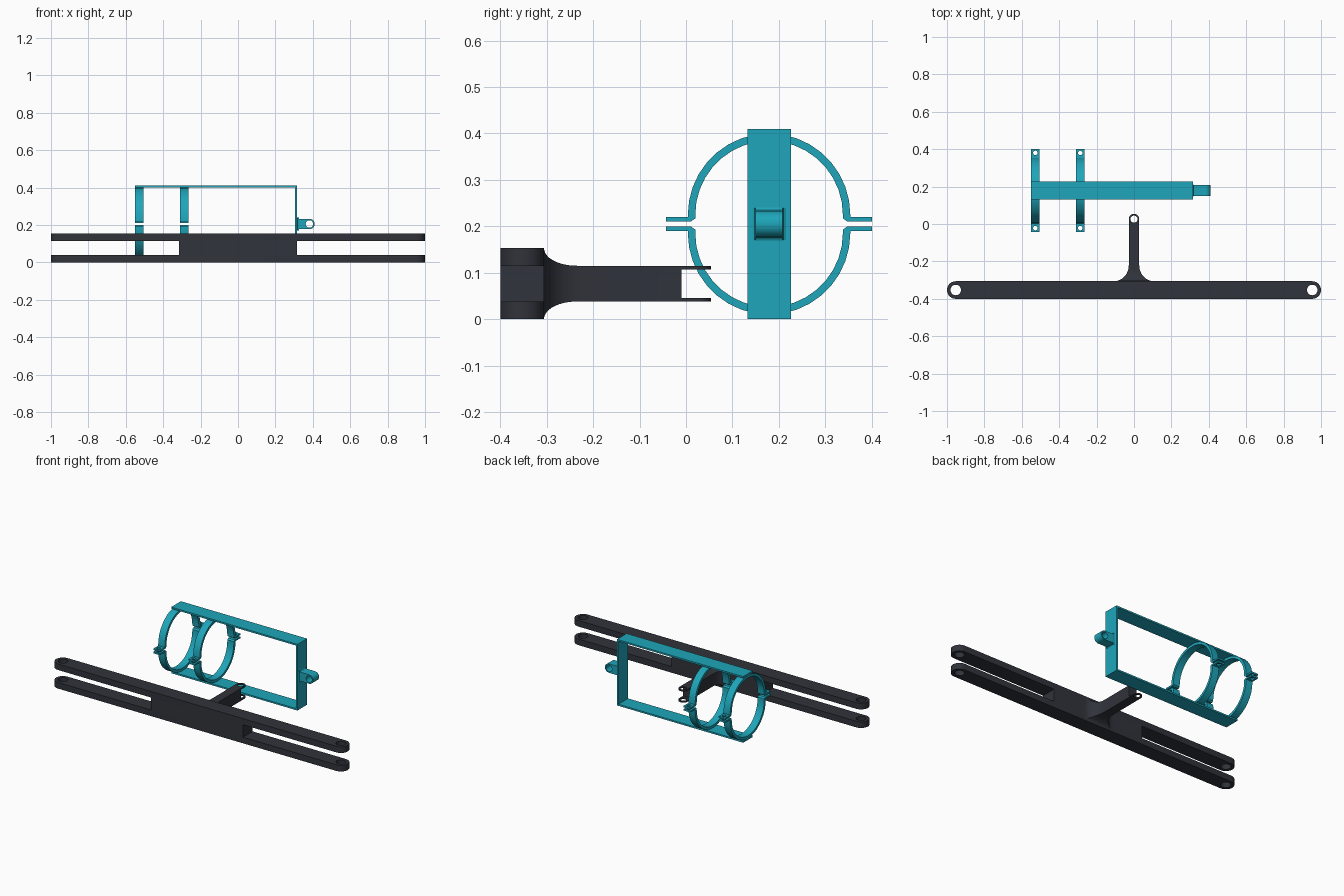
import bpy, bmesh, math
from mathutils import Matrix

if "Cube" in bpy.data.objects:
    bpy.data.objects.remove(bpy.data.objects["Cube"])


def material(name, col):
    m = bpy.data.materials.new(name)
    m.diffuse_color = (*col, 1)
    m.use_nodes = True
    m.node_tree.nodes["Principled BSDF"].inputs["Base Color"].default_value = m.diffuse_color
    return m


DARK = material("dark_grey", (0.030, 0.033, 0.043))
TEAL = material("teal", (0.013, 0.38, 0.49))
# cyclic axis maps: profile (u, v) and extrusion w
AXES = {
    'z': Matrix(((1, 0, 0), (0, 1, 0), (0, 0, 1))),   # u=x v=y
    'x': Matrix(((0, 0, 1), (1, 0, 0), (0, 1, 0))),   # u=y v=z
    'y': Matrix(((0, 1, 0), (0, 0, 1), (1, 0, 0))),   # u=z v=x
}


def finish(name, bm, mat):
    bmesh.ops.remove_doubles(bm, verts=bm.verts, dist=1e-5)
    bmesh.ops.recalc_face_normals(bm, faces=bm.faces)
    me = bpy.data.meshes.new(name)
    bm.to_mesh(me)
    bm.free()
    me.materials.append(mat)
    ob = bpy.data.objects.new(name, me)
    bpy.context.collection.objects.link(ob)
    bpy.ops.object.select_all(action='DESELECT')
    ob.select_set(True)
    bpy.context.view_layer.objects.active = ob
    bpy.ops.object.shade_smooth_by_angle(angle=math.radians(30))
    return ob


def plate(name, loops, lo, hi, axis, mat):
    """Extrude an outline with holes (2D filled curve) along an axis."""
    cu = bpy.data.curves.new(name, 'CURVE')
    cu.dimensions = '2D'
    cu.fill_mode = 'BOTH'
    cu.extrude = (hi - lo) / 2
    for pts in loops:
        sp = cu.splines.new('POLY')
        sp.points.add(len(pts) - 1)
        for p, (u, v) in zip(sp.points, pts):
            p.co = (u, v, 0, 1)
        sp.use_cyclic_u = True
    tmp = bpy.data.objects.new("tmp", cu)
    bpy.context.collection.objects.link(tmp)
    bpy.context.view_layer.update()
    me = bpy.data.meshes.new_from_object(
        tmp.evaluated_get(bpy.context.evaluated_depsgraph_get()))
    bpy.data.objects.remove(tmp)
    bm = bmesh.new()
    bm.from_mesh(me)
    bpy.data.meshes.remove(me)
    bm.transform(AXES[axis].to_4x4() @ Matrix.Translation((0, 0, (lo + hi) / 2)))
    return finish(name, bm, mat)


def arc(cu, cv, r, a0, a1, n):
    return [(cu + r * math.cos(math.radians(a0 + (a1 - a0) * i / n)),
             cv + r * math.sin(math.radians(a0 + (a1 - a0) * i / n)))
            for i in range(n + 1)]


def circle(cu, cv, r, n=32):
    return arc(cu, cv, r, 0, 360, n)[:-1]


def rect(u0, u1, v0, v1):
    return [(u0, v0), (u1, v0), (u1, v1), (u0, v1)]


def loft(name, sections, mat):
    """Rectangular sections (y, half x, half z) about z = 0.0765."""
    bm = bmesh.new()
    rings = [[bm.verts.new((sx * hx, y, 0.0765 + sz * hz))
              for sx, sz in ((-1, -1), (1, -1), (1, 1), (-1, 1))]
             for y, hx, hz in sections]
    for a, b in zip(rings, rings[1:]):
        for i in range(4):
            j = (i + 1) % 4
            bm.faces.new((a[i], a[j], b[j], b[i]))
    bm.faces.new(rings[0])
    bm.faces.new(rings[-1])
    return finish(name, bm, mat)


# Double crossbar with solid middle block
YB, RB = -0.353, 0.047
bar = arc(1 - RB, YB, RB, -90, 90, 16) + arc(-1 + RB, YB, RB, 90, 270, 16)
holes = [circle(s * (1 - RB), YB, 0.028) for s in (-1, 1)]
plate("crossbar_lower", [bar] + holes, 0.0, 0.038, 'z', DARK)
plate("crossbar_upper", [bar] + holes, 0.115, 0.153, 'z', DARK)
plate("crossbar_block", [rect(-0.315, 0.315, YB - RB, YB + RB)],
      0.038, 0.115, 'z', DARK)

# Arm with flared root
secs = []
for i in range(13):
    t = 1 - math.cos(math.pi / 2 * i / 12)
    hx = 0.028 + 0.08 * (1 - math.sqrt(max(0, 1 - (1 - t) ** 2)))
    tz = min(1, t * 0.085 / 0.07)
    hz = 0.0385 + 0.038 * (1 - math.sqrt(max(0, 1 - (1 - tz) ** 2)))
    secs.append((-0.306 + 0.085 * t, hx, hz))
secs.append((-0.01, 0.028, 0.0385))
loft("arm", secs, DARK)

# Fork tines at the arm tip
tine = [(-0.028, -0.012), (0.028, -0.012)] + arc(0, 0.026, 0.028, 0, 180, 16)
for label, z in (("lower", 0.038), ("upper", 0.107)):
    plate("fork_tine_" + label, [tine, circle(0, 0.026, 0.019)],
          z, z + 0.008, 'z', DARK)

# Flat strap frame, open at the left
YC, ZC = 0.179, 0.205
x0, x1, t, H = -0.55, 0.315, 0.01, 0.41
frame = [(0, x0), (0, x1), (H, x1), (H, x0), (H - t, x0),
         (H - t, x1 - t), (t, x1 - t), (t, x0)]
plate("strap_frame", [frame], YC - 0.047, YC + 0.047, 'y', TEAL)

# Split clamp rings with drilled ears
RO, RI, OFF = 0.175, 0.159, 0.020
for k, xa in enumerate((-0.55, -0.31)):
    xb = xa + 0.045
    for s, half in ((1, "upper"), (-1, "lower")):
        outer = arc(0, OFF, RO, 0, 180, 18)
        inner = arc(0, OFF, RI, 180, 0, 18)
        prof = ([(RO, 0.005)] + outer + [(-RO, 0.005), (-RO + 0.006, 0.005)]
                + [(-RI, 0.012)] + inner + [(RI, 0.012), (RO - 0.006, 0.005)])
        prof = [(YC + u, ZC + s * v) for u, v in prof]
        plate(f"clamp_ring_{k}_{half}", [prof], xa, xb, 'x', TEAL)
        zs = sorted((ZC + s * 0.005, ZC + s * 0.015))
        for d, side in ((-1, "front"), (1, "back")):
            ys = sorted((YC + d * 0.169, YC + d * 0.222))
            plate(f"clamp_ear_{k}_{half}_{side}",
                  [rect(xa, xb, *ys),
                   circle((xa + xb) / 2, YC + d * 0.201, 0.012, 24)],
                  zs[0], zs[1], 'z', TEAL)

# Pivot lug on the frame end, with flared root
XL, RL = 0.382, 0.028
lug = ([(ZC + 0.036, x1 - 0.002), (ZC + 0.036, x1)]
       + [(ZC + 0.030, x1 + 0.003), (ZC + RL, x1 + 0.010)]
       + arc(ZC, XL, RL, 0, 180, 20)
       + [(ZC - RL, x1 + 0.010), (ZC - 0.030, x1 + 0.003)]
       + [(ZC - 0.036, x1), (ZC - 0.036, x1 - 0.002)])
plate("pivot_lug", [lug, circle(ZC, XL, 0.020)], YC - 0.029, YC + 0.029, 'y', TEAL)
for s in (-1, 1):
    y = YC + s * 0.029
    foot = [(x1 - 0.002, y), (x1 + 0.010, y), (x1 + 0.003, y + s * 0.002),
            (x1, y + s * 0.007), (x1 - 0.002, y + s * 0.007)]
    plate("lug_foot_" + ("left" if s < 0 else "right"), [foot],
          ZC - 0.034, ZC + 0.034, 'z', TEAL)
